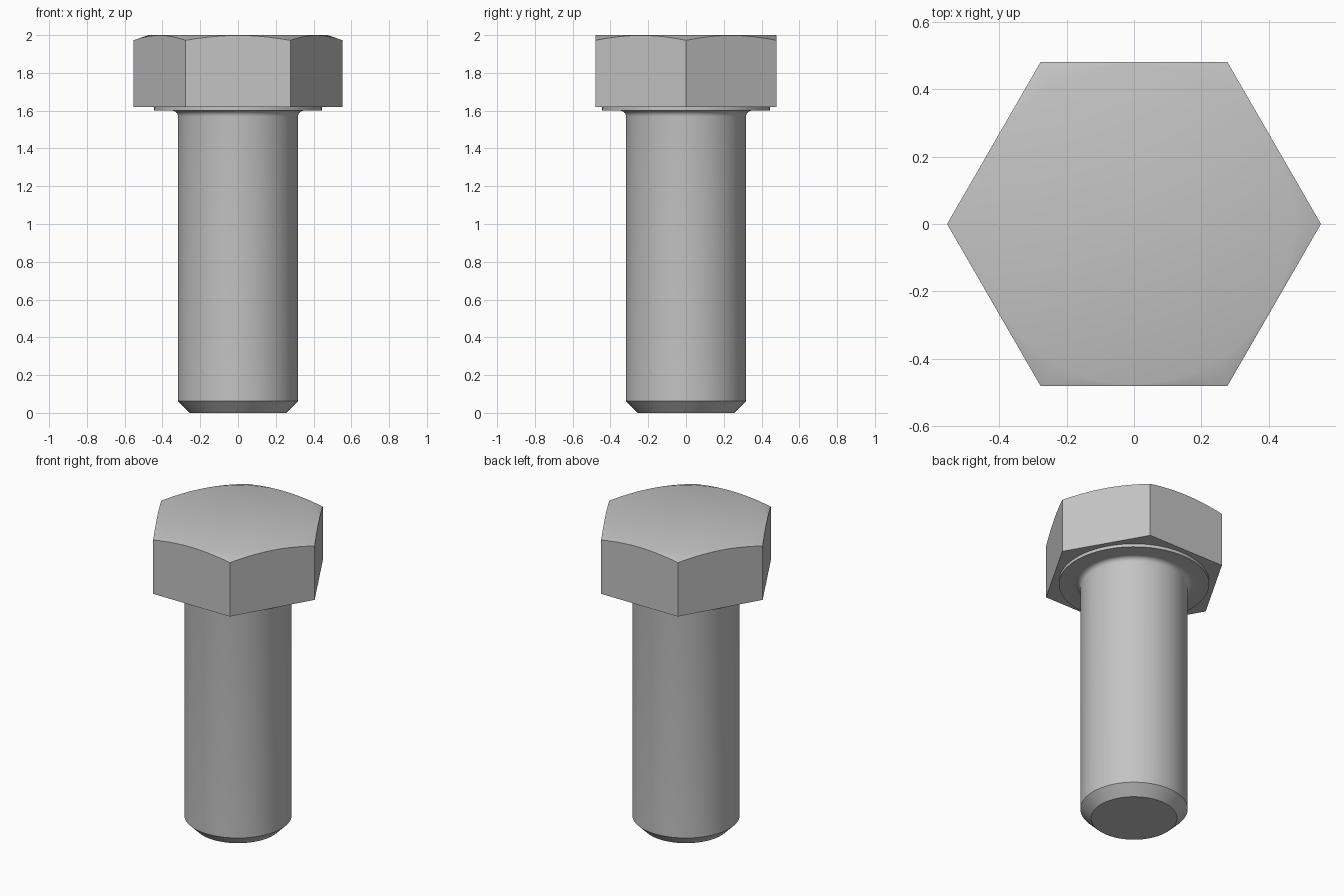
import bpy, bmesh
from math import cos, sin, pi, radians

SEGMENTS = 96
APOTHEM = 0.48
CHAMFER_RADIUS = 0.475

cube = bpy.data.objects.get("Cube")
if cube:
    bpy.data.objects.remove(cube)

steel = bpy.data.materials.new("grey steel")
steel.use_nodes = True
steel.diffuse_color = (0.55, 0.55, 0.55, 1)
steel.node_tree.nodes["Principled BSDF"].inputs["Base Color"].default_value = steel.diffuse_color


def stack_rings(name, rings):
    """Skin a list of rings, each a function of angle giving (radius, z), and cap both ends."""
    bm = bmesh.new()
    loops = []
    for ring in rings:
        loop = []
        for i in range(SEGMENTS):
            a = 2 * pi * i / SEGMENTS
            r, z = ring(a)
            loop.append(bm.verts.new((r * cos(a), r * sin(a), z)))
        loops.append(loop)
    for low, high in zip(loops, loops[1:]):
        for i in range(SEGMENTS):
            j = (i + 1) % SEGMENTS
            bm.faces.new((low[i], low[j], high[j], high[i]))
    bm.faces.new(loops[0][::-1])
    bm.faces.new(loops[-1])
    mesh = bpy.data.meshes.new(name)
    bm.to_mesh(mesh)
    bm.free()
    mesh.materials.append(steel)
    obj = bpy.data.objects.new(name, mesh)
    bpy.context.collection.objects.link(obj)
    bpy.ops.object.select_all(action="DESELECT")
    obj.select_set(True)
    bpy.context.view_layer.objects.active = obj
    bpy.ops.object.shade_smooth_by_angle(angle=radians(30))
    return obj


def circle(r, z):
    return lambda a: (r, z)


def hex_radius(a):
    return APOTHEM / cos(a % (pi / 3) - pi / 6)


# Shank with end chamfer, fillet under the head and raised bearing face
shank_radius, fillet, bearing_z = 0.318, 0.03, 1.60
profile = [(0.255, 0), (shank_radius, 0.063)]
for k in range(7):
    t = k / 6 * pi / 2
    profile.append((shank_radius + fillet * (1 - cos(t)), bearing_z - fillet * (1 - sin(t))))
profile += [(0.445, bearing_z), (0.445, 1.62)]
stack_rings("shank", [circle(r, z) for r, z in profile])

# Hexagonal head, its top corners cut by a shallow cone
stack_rings("hex_head", [
    lambda a: (hex_radius(a), 1.62),
    lambda a: (hex_radius(a), 2 - 0.35 * (hex_radius(a) - CHAMFER_RADIUS)),
    circle(CHAMFER_RADIUS, 2),
])
